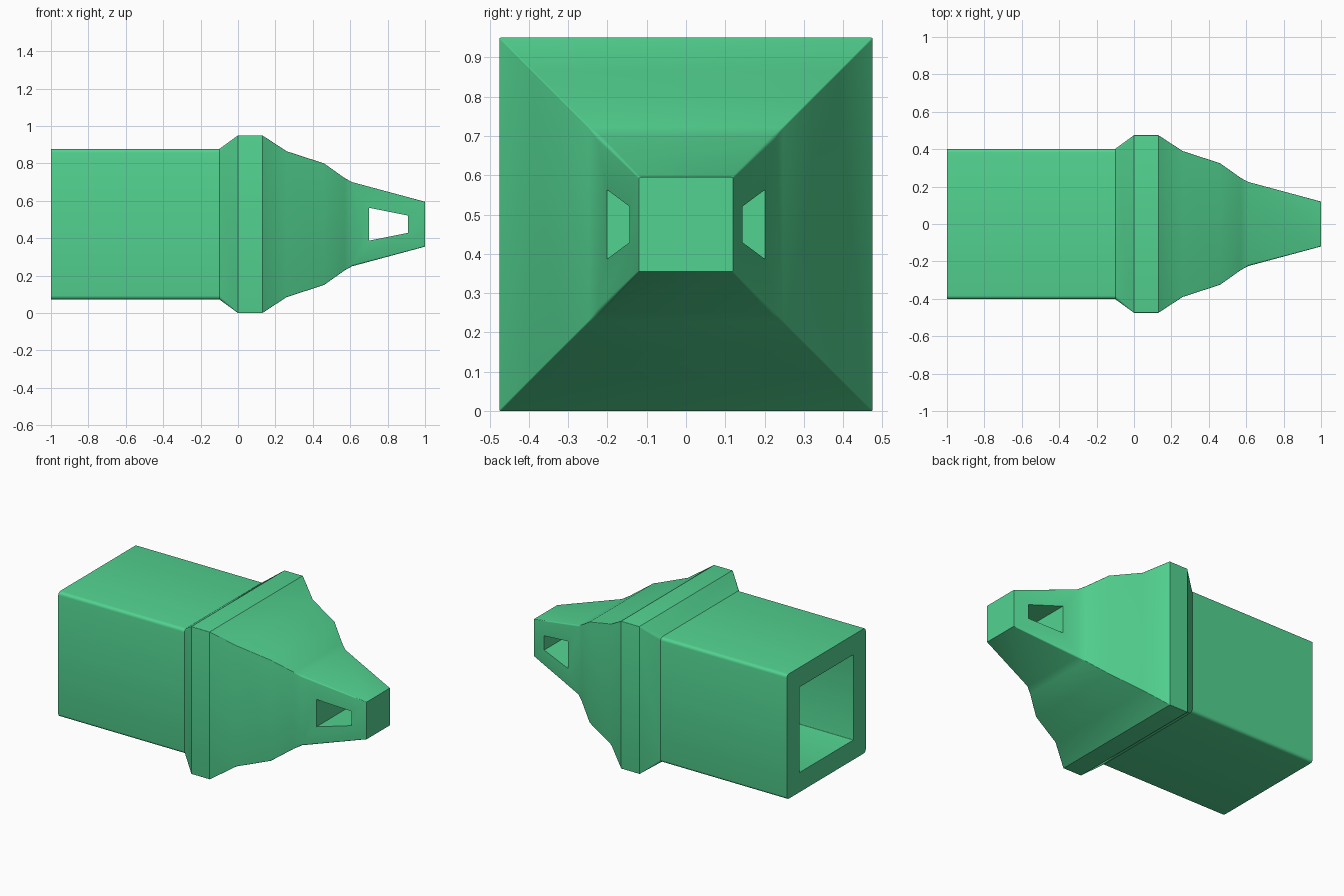
import bpy, bmesh
from math import radians, cos, sin
from mathutils import Vector

cube = bpy.data.objects.get("Cube")
if cube:
    bpy.data.objects.remove(cube)

MID = 0.475  # height of the long axis

green = bpy.data.materials.new("green")
green.use_nodes = True
colour = (0.085, 0.65, 0.28, 1)
green.diffuse_color = colour
green.node_tree.nodes["Principled BSDF"].inputs["Base Color"].default_value = colour


def make_object(name, bm):
    bmesh.ops.recalc_face_normals(bm, faces=bm.faces)
    mesh = bpy.data.meshes.new(name)
    bm.to_mesh(mesh)
    bm.free()
    obj = bpy.data.objects.new(name, mesh)
    bpy.context.collection.objects.link(obj)
    mesh.materials.append(green)
    return obj


def square_ring(bm, x, half, radius, steps=4):
    """Square cross-section with slightly rounded corners."""
    ring = []
    for corner in range(4):
        a = radians(45 + 90 * corner)
        sy, sz = (1 if cos(a) > 0 else -1), (1 if sin(a) > 0 else -1)
        for i in range(steps + 1):
            t = radians(90 * corner + 90 * i / steps)
            ring.append(bm.verts.new((x, sy * (half - radius) + radius * cos(t),
                                      MID + sz * (half - radius) + radius * sin(t))))
    return ring


# Sections from the socket floor, out of the open end, along the body to the tip
sections = [
    (0.0, 0.275, 0.003), (-1.0, 0.275, 0.003),      # hollow socket
    (-1.0, 0.402, 0.02), (-0.1, 0.402, 0.02),       # square body
    (0.0, 0.475, 0.003), (0.13, 0.475, 0.003),      # collar
    (0.26, 0.39, 0.003), (0.46, 0.325, 0.003),      # stepped shoulder
    (0.57, 0.247, 0.003), (0.61, 0.225, 0.01),
    (1.0, 0.12, 0.004),                             # tapered tip
]
bm = bmesh.new()
rings = [square_ring(bm, *s) for s in sections]
for a, b in zip(rings, rings[1:]):
    for i in range(len(a)):
        j = (i + 1) % len(a)
        bm.faces.new((a[i], a[j], b[j], b[i]))
bm.faces.new(rings[0])
bm.faces.new(rings[-1])
body = make_object("socket_body", bm)

# Tapered slot through the tip
bm = bmesh.new()
outline = [(0.70, -0.088), (0.91, -0.046), (0.91, 0.046), (0.70, 0.088)]
face = bm.faces.new([bm.verts.new((x, -0.5, MID + z)) for x, z in outline])
side = bmesh.ops.extrude_face_region(bm, geom=[face])["geom"]
bmesh.ops.translate(bm, vec=Vector((0, 1, 0)),
                    verts=[g for g in side if isinstance(g, bmesh.types.BMVert)])
cutter = make_object("slot_cutter", bm)
cutter.hide_render = True

cut = body.modifiers.new("tip_slot", 'BOOLEAN')
cut.operation = 'DIFFERENCE'
cut.solver = 'EXACT'
cut.object = cutter
bpy.ops.object.select_all(action='DESELECT')
body.select_set(True)
bpy.context.view_layer.objects.active = body
bpy.ops.object.modifier_apply(modifier=cut.name)
bpy.data.objects.remove(cutter)
bpy.ops.object.shade_smooth_by_angle(angle=radians(24))
